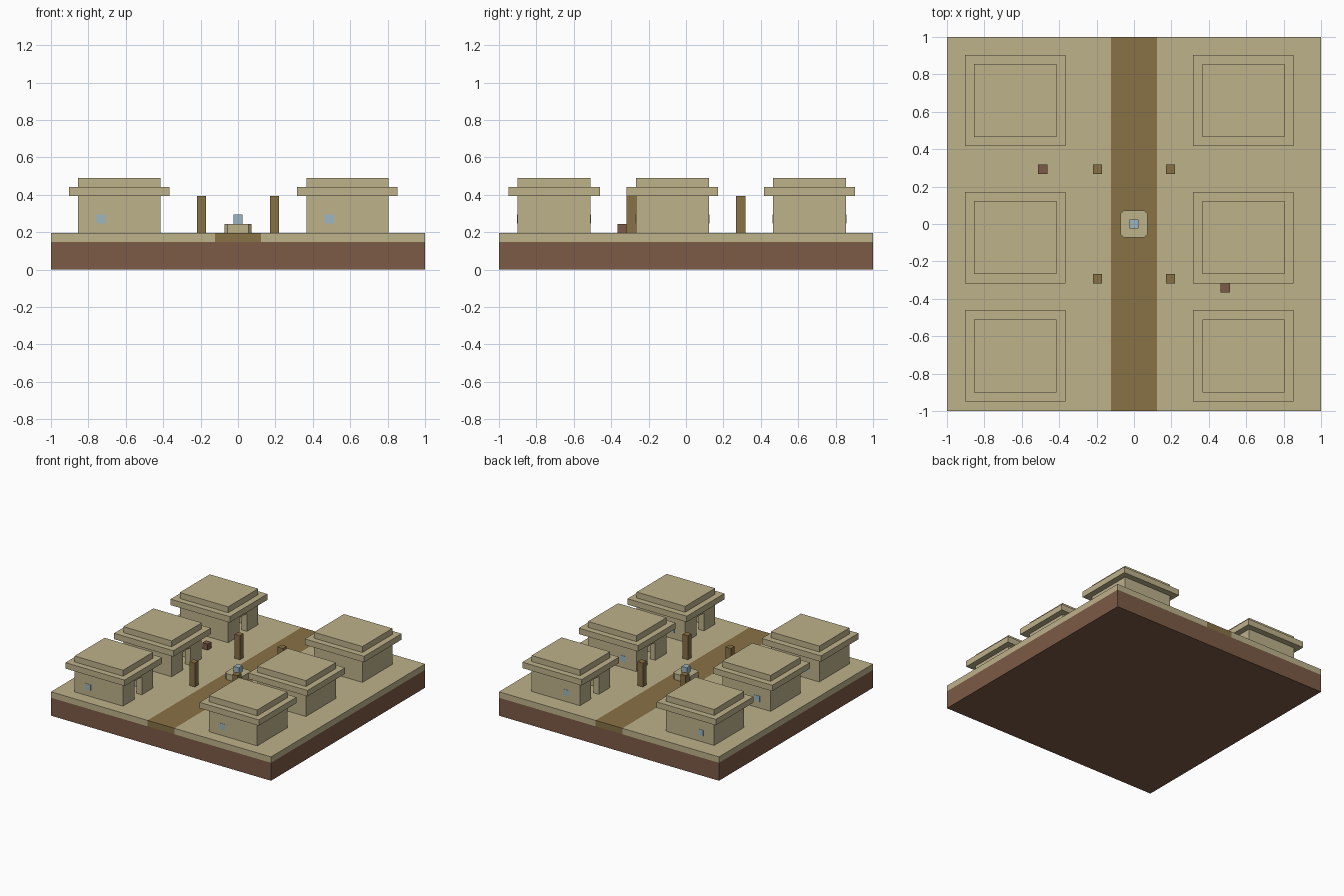
import bpy
import bmesh
from mathutils import Vector

cube = bpy.data.objects.get("Cube")
if cube:
    bpy.data.objects.remove(cube, do_unlink=True)


def srgb(r, g, b):
    return tuple(((c / 255 + 0.055) / 1.055) ** 2.4 for c in (r, g, b)) + (1.0,)


def material(name, color):
    mat = bpy.data.materials.new(name)
    mat.use_nodes = True
    mat.diffuse_color = color
    bsdf = mat.node_tree.nodes["Principled BSDF"]
    bsdf.inputs["Base Color"].default_value = color
    bsdf.inputs["Roughness"].default_value = 0.9
    return mat


SAND = material("sand", srgb(190, 178, 139))
WOOD = material("path_brown", srgb(136, 113, 69))
DIRT = material("dirt_brown", srgb(124, 91, 70))
WATER = material("pale_blue", srgb(156, 182, 192))

U = 0.049        # post width, wall thickness and roof overhang
GROUND = 0.196   # top of the ground
EAVES = 0.393    # top of the walls


def finish(name, bm, mat):
    bmesh.ops.recalc_face_normals(bm, faces=bm.faces)
    mesh = bpy.data.meshes.new(name)
    bm.to_mesh(mesh)
    bm.free()
    mesh.materials.append(mat)
    obj = bpy.data.objects.new(name, mesh)
    bpy.context.collection.objects.link(obj)
    return obj


def box(name, center, size, z0, z1, mat):
    """Box given by its plan centre, plan size and height range."""
    bm = bmesh.new()
    bmesh.ops.create_cube(bm, size=1)
    bmesh.ops.scale(bm, vec=(size[0], size[1], z1 - z0), verts=bm.verts)
    bmesh.ops.translate(bm, vec=(center[0], center[1], (z0 + z1) / 2), verts=bm.verts)
    return finish(name, bm, mat)


def prism(name, outline, z0, z1, mat):
    """Extrude a plan outline upward."""
    bm = bmesh.new()
    face = bm.faces.new([bm.verts.new((x, y, z0)) for x, y in outline])
    top = bmesh.ops.extrude_face_region(bm, geom=[face])["geom"]
    verts = [v for v in top if isinstance(v, bmesh.types.BMVert)]
    bmesh.ops.translate(bm, vec=Vector((0, 0, z1 - z0)), verts=verts)
    return finish(name, bm, mat)


# Ground: dirt slab, two sand halves and the path between them
box("dirt_base", (0, 0), (2, 2), 0, 0.147, DIRT)
box("path", (0, 0), (0.244, 2), 0.147, GROUND, WOOD)
for side, label in ((1, "left"), (-1, "right")):
    box(f"sand_ground_{label}", (side * 0.561, 0), (0.878, 2), 0.147, GROUND, SAND)


def house(name, cx, cy, door_dir):
    """Hollow hut with its doorway on the side facing the path."""
    hx, hy, door = 0.22, 0.195, U
    ix, iy = hx - U, hy - U

    # Walls: C-shaped plan, open at the doorway
    half = [(hx, door), (hx, hy), (-hx, hy)]
    inner = [(-ix, iy), (ix, iy), (ix, door)]
    plan = half + [(x, -y) for x, y in reversed(half)]
    plan += [(x, -y) for x, y in reversed(inner)] + inner
    plan = [(cx + door_dir * x, cy + y) for x, y in plan]
    prism(f"{name}_walls", plan, GROUND, EAVES, SAND)
    box(f"{name}_lintel", (cx + door_dir * (hx - U / 2), cy), (U, 2 * door),
        GROUND + 3 * U, EAVES, SAND)

    # Roof: overhanging slab with a smaller cap
    box(f"{name}_roof_slab", (cx, cy), (2 * (hx + U), 2 * (hy + U)), EAVES, EAVES + U, SAND)
    box(f"{name}_roof_cap", (cx, cy), (2 * hx, 2 * hy), EAVES + U, EAVES + 2 * U, SAND)

    # Windows: thin panes on the front and back walls
    wx = cx - 0.097
    for s, label in ((-1, "front"), (1, "back")):
        box(f"{name}_window_{label}", (wx, cy + s * hy), (U, 0.005), 0.246, 0.294, WATER)


rows = (("front", -0.705), ("middle", -0.073), ("back", 0.66))
for row, y in rows:
    house(f"{row}_left_house", 0.585, y, -1)
    house(f"{row}_right_house", -0.635, y, 1)

# Posts beside the path
for px, side in ((0.195, "left"), (-0.195, "right")):
    for py, end in ((-0.293, "front"), (0.293, "back")):
        box(f"{end}_{side}_post", (px, py), (U, U), GROUND, EAVES, WOOD)

# Small crates
box("front_crate", (0.488, -0.342), (U, U), GROUND, GROUND + U, DIRT)
box("back_crate", (-0.488, 0.293), (U, U), GROUND, GROUND + U, DIRT)

# Fountain: basin with clipped corners and a block of water on top
r, cut = 0.073, 0.018
corner = [(r, r - cut), (r - cut, r)]
basin = []
for _ in range(4):
    basin += corner
    corner = [(-y, x) for x, y in corner]
prism("fountain_basin", basin, GROUND, GROUND + U, SAND)
box("fountain_water", (0, 0), (U, U), GROUND + U, GROUND + 2 * U, WATER)
